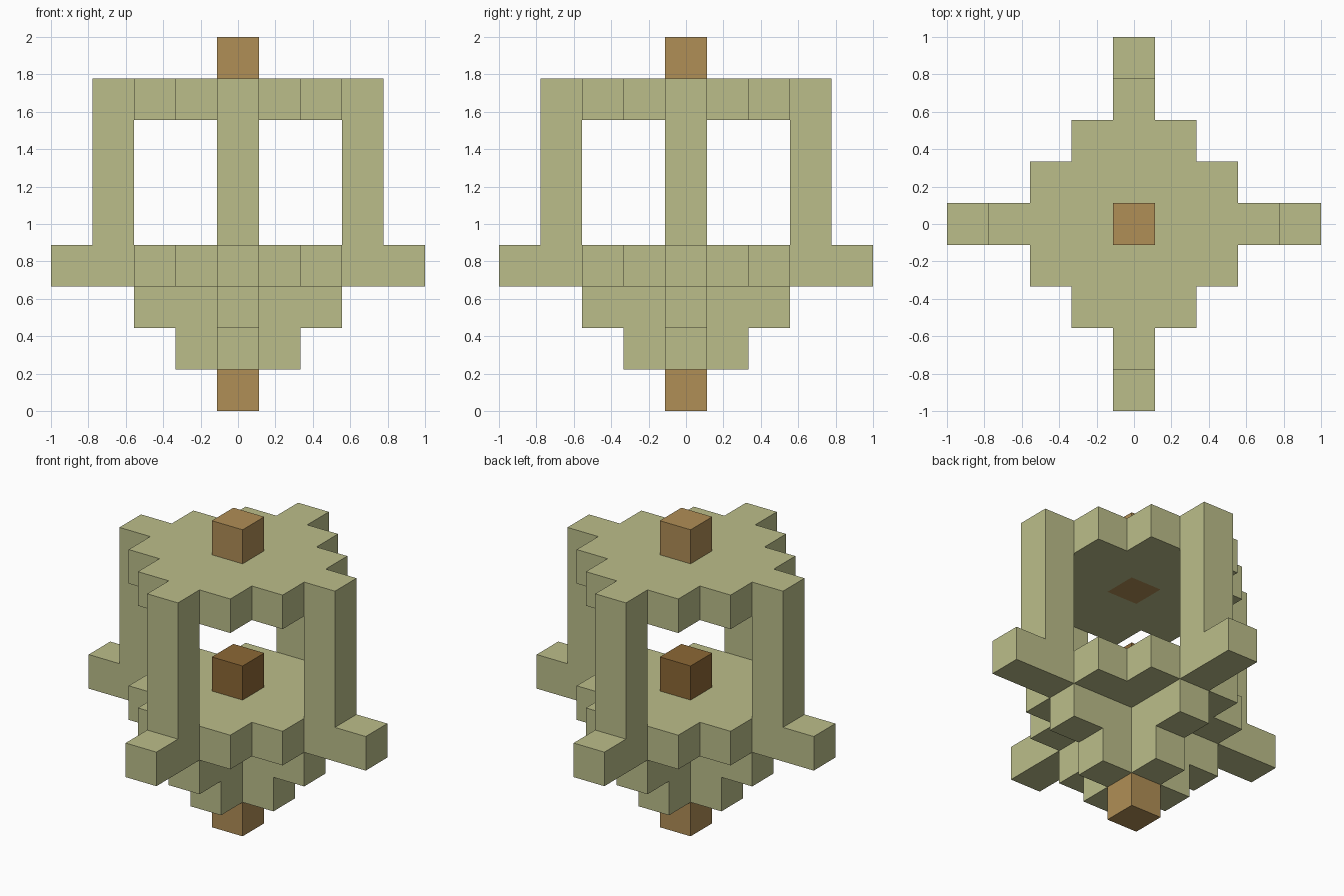
import bpy
import bmesh
from mathutils import Vector

cube = bpy.data.objects.get("Cube")
if cube:
    bpy.data.objects.remove(cube, do_unlink=True)

U = 2 / 9  # edge of one block


def material(name, rgb):
    mat = bpy.data.materials.new(name)
    mat.use_nodes = True
    mat.diffuse_color = (*rgb, 1)
    mat.node_tree.nodes["Principled BSDF"].inputs["Base Color"].default_value = (*rgb, 1)
    return mat


SAGE = material("sage green", (0.50, 0.515, 0.255))
TAN = material("tan brown", (0.434, 0.271, 0.093))
DARK = material("dark brown", (0.266, 0.138, 0.036))

AXES = [Vector(a) for a in ((1, 0, 0), (0, 1, 0), (0, 0, 1))]


def block_part(name, cells, mat):
    """Join unit blocks into one closed shell, leaving out inner faces."""
    cells = set(cells)
    bm = bmesh.new()
    for cell in cells:
        centre = Vector(cell) + Vector((0, 0, 0.5))
        for i, axis in enumerate(AXES):
            for sign in (1, -1):
                n = axis * sign
                if tuple(int(c + d) for c, d in zip(cell, n)) in cells:
                    continue
                s, t = AXES[(i + 1) % 3], AXES[(i + 2) % 3] * sign
                corners = [n + s + t, n - s + t, n - s - t, n + s - t]
                bm.faces.new([bm.verts.new((centre + c / 2) * U) for c in corners])
    bmesh.ops.remove_doubles(bm, verts=bm.verts, dist=0.001)
    mesh = bpy.data.meshes.new(name)
    bm.to_mesh(mesh)
    bm.free()
    mesh.materials.append(mat)
    obj = bpy.data.objects.new(name, mesh)
    bpy.context.collection.objects.link(obj)
    return obj


def cross(reach, z):
    line = range(-reach, reach + 1)
    return {(i, 0, z) for i in line} | {(0, i, z) for i in line}


def stepped_disc(z):
    span = range(-2, 3)
    return {(x, y, z) for x in span for y in span if abs(x) + abs(y) < 4}


# Foot and stepped bracket
block_part("foot", [(0, 0, 0)], TAN)
block_part("lower_bracket", cross(1, 1) | cross(2, 2), SAGE)

# Platform with four projecting arms
block_part("platform", stepped_disc(3) | cross(4, 3), SAGE)
block_part("core", [(0, 0, 4)], DARK)

# Four corner posts
for side, (x, y) in {"left": (3, 0), "right": (-3, 0),
                     "front": (0, -3), "back": (0, 3)}.items():
    block_part(side + "_post", [(x, y, z) for z in range(4, 8)], SAGE)

# Roof plate pierced by the finial
block_part("roof", stepped_disc(7) - {(0, 0, 7)}, SAGE)
block_part("finial", [(0, 0, 7), (0, 0, 8)], TAN)
